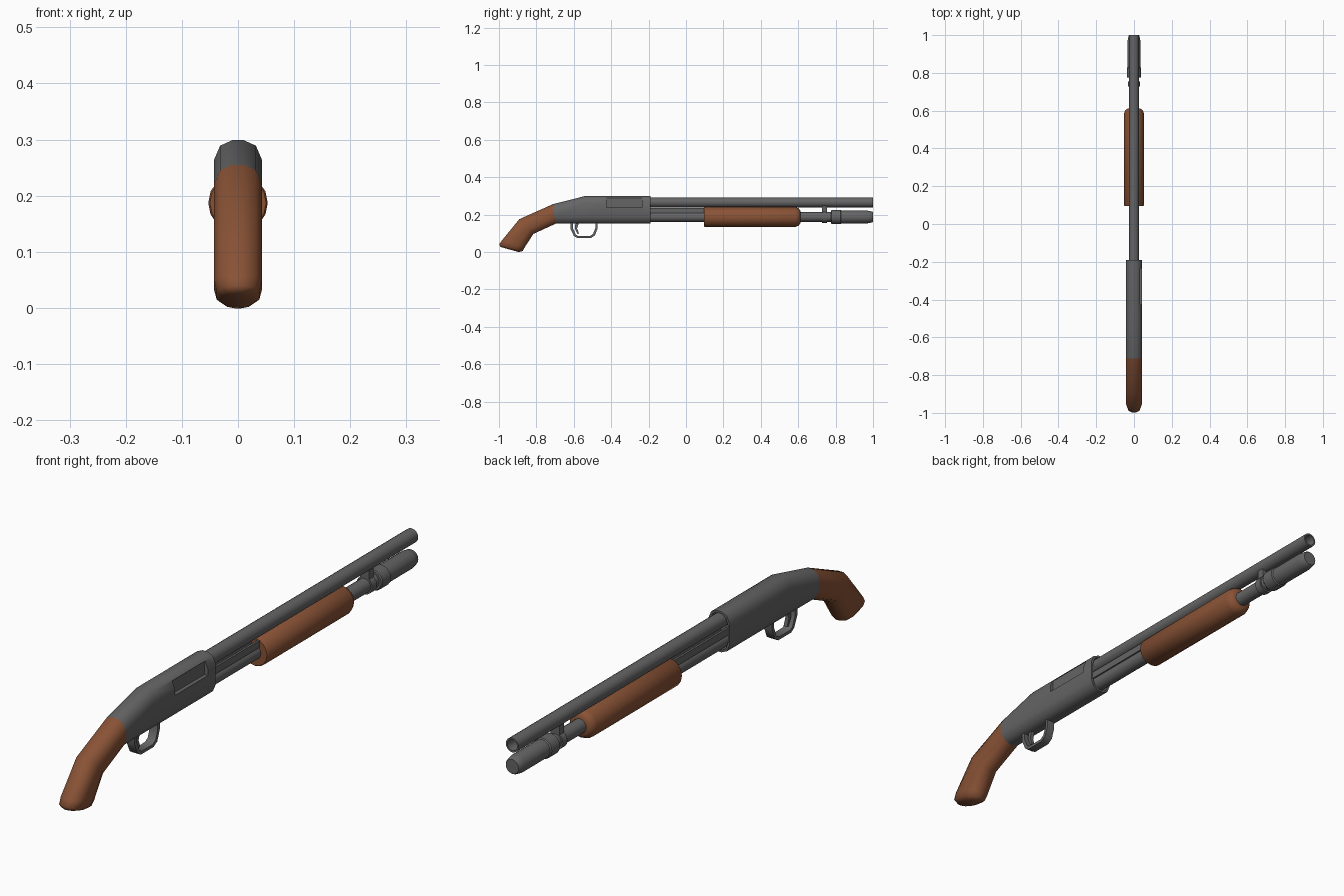
import bpy, bmesh, math

if "Cube" in bpy.data.objects:
    bpy.data.objects.remove(bpy.data.objects["Cube"])


def material(name, rgb):
    m = bpy.data.materials.new(name)
    m.diffuse_color = (*rgb, 1)
    m.use_nodes = True
    m.node_tree.nodes["Principled BSDF"].inputs["Base Color"].default_value = m.diffuse_color
    return m


wood = material("wood", (0.25, 0.085, 0.036))
steel = material("steel", (0.13, 0.13, 0.13))


def finish(ob, mat=steel, angle=35):
    bpy.ops.object.select_all(action='DESELECT')
    ob.select_set(True)
    bpy.context.view_layer.objects.active = ob
    bpy.ops.object.shade_smooth_by_angle(angle=math.radians(angle))
    ob.data.materials.clear()
    ob.data.materials.append(mat)
    return ob


def skin(name, rings):
    """Bridge equal-length closed rings and cap both ends."""
    bm = bmesh.new()
    vs = [[bm.verts.new(p) for p in r] for r in rings]
    n = len(vs[0])
    for a, b in zip(vs, vs[1:]):
        for i in range(n):
            j = (i + 1) % n
            bm.faces.new((a[i], a[j], b[j], b[i]))
    bm.faces.new(vs[0][::-1])
    bm.faces.new(vs[-1])
    bmesh.ops.recalc_face_normals(bm, faces=bm.faces)
    me = bpy.data.meshes.new(name)
    bm.to_mesh(me)
    bm.free()
    ob = bpy.data.objects.new(name, me)
    bpy.context.collection.objects.link(ob)
    return ob


def lathe(name, z, profile, n=16, mat=steel, angle=35):
    """Turn (y, radius) pairs about a lengthwise axis at height z."""
    rings = [[(r * math.cos(2 * math.pi * i / n), y, z + r * math.sin(2 * math.pi * i / n))
              for i in range(n)] for y, r in profile]
    return finish(skin(name, rings), mat, angle)


def section(top, bot, w):
    """Rounded upright section between two (y, z) points with half width w."""
    h = math.hypot(top[0] - bot[0], top[1] - bot[1])
    k = w / 0.043
    low = [(0.010, 0.001), (0.032, 0.011), (0.043, 0.037)]
    side = [(x, d / h) for x, d in low] + [(x, 1 - d / h) for x, d in low[::-1]]
    pts = [(x * k, t) for x, t in side] + [(-x * k, t) for x, t in side[::-1]]
    return [(x, bot[0] + (top[0] - bot[0]) * t, bot[1] + (top[1] - bot[1]) * t) for x, t in pts]


def prism(name, pts, x0, x1):
    """Extrude a (y, z) outline from x0 to x1."""
    return skin(name, [[(x, y, z) for y, z in pts] for x in (x0, x1)])


def rect(y0, y1, z0, z1):
    return [(y0, z0), (y1, z0), (y1, z1), (y0, z1)]


# Grip stock
finish(skin("grip_stock", [
    section((-0.713, 0.256), (-0.697, 0.150), 0.043),
    section((-0.892, 0.176), (-0.815, 0.096), 0.043),
    section((-0.985, 0.062), (-0.863, 0.022), 0.043),
    section((-1.0, 0.040), (-0.872, 0.005), 0.038),
    section((-0.993, 0.027), (-0.892, -0.001), 0.026)]), wood, 65)

# Receiver with a recessed front face
receiver = skin("receiver", [
    section((-0.713, 0.256), (-0.697, 0.150), 0.043),
    section((-0.54, 0.30), (-0.54, 0.150), 0.043),
    section((-0.19, 0.30), (-0.19, 0.150), 0.043),
    section((-0.19, 0.293), (-0.19, 0.157), 0.036),
    section((-0.22, 0.293), (-0.22, 0.157), 0.036)])

# Ejection port cut into the right side
cutter = prism("port_cutter", rect(-0.425, -0.235, 0.238, 0.288), 0.029, 0.08)
cutter.hide_render = True
mod = receiver.modifiers.new("port", 'BOOLEAN')
mod.operation = 'DIFFERENCE'
mod.solver = 'EXACT'
mod.object = cutter
bpy.context.view_layer.objects.active = receiver
bpy.ops.object.modifier_apply(modifier="port")
bpy.data.objects.remove(cutter)
finish(receiver, steel, 55)

# Barrel with open muzzle, and magazine tube
lathe("barrel", 0.265, [(-0.24, 0.026), (1.0, 0.026), (1.0, 0.020), (0.7, 0.020)])
lathe("magazine_tube", 0.187, [(-0.24, 0.026), (0.80, 0.026)])

# Action bars on both sides
for s, label in ((1, "right"), (-1, "left")):
    finish(prism("action_bar_" + label, rect(-0.23, 0.2, 0.208, 0.234), s * 0.013, s * 0.021))

# Sliding fore-end
lathe("fore_end", 0.187, [(0.095, 0.050), (0.099, 0.053), (0.585, 0.053),
                          (0.603, 0.046), (0.611, 0.034)], 16, wood, 50)

# Barrel band, lock ring and magazine cap
lathe("band_ring", 0.187, [(0.727, 0.032), (0.754, 0.032)])
finish(prism("band_post", rect(0.727, 0.754, 0.19, 0.25), -0.018, 0.018))
lathe("lock_ring", 0.187, [(0.775, 0.034), (0.779, 0.038), (0.826, 0.038), (0.83, 0.034)])
lathe("magazine_cap", 0.187, [(0.82, 0.034), (0.97, 0.034), (0.996, 0.029), (1.0, 0.026)])

# Trigger guard
outer = [(-0.618, 0.165), (-0.618, 0.125), (-0.600, 0.086), (-0.582, 0.075), (-0.508, 0.075),
         (-0.487, 0.088), (-0.473, 0.125), (-0.473, 0.165)]
inner = [(-0.485, 0.165), (-0.485, 0.127), (-0.497, 0.096), (-0.512, 0.086), (-0.578, 0.086),
         (-0.590, 0.094), (-0.605, 0.128), (-0.605, 0.165)]
finish(prism("trigger_guard", outer + inner, -0.016, 0.016), angle=50)

# Trigger
finish(prism("trigger", [(-0.590, 0.165), (-0.595, 0.125), (-0.580, 0.096), (-0.572, 0.098),
                         (-0.582, 0.125), (-0.570, 0.165)], -0.007, 0.007), angle=50)
